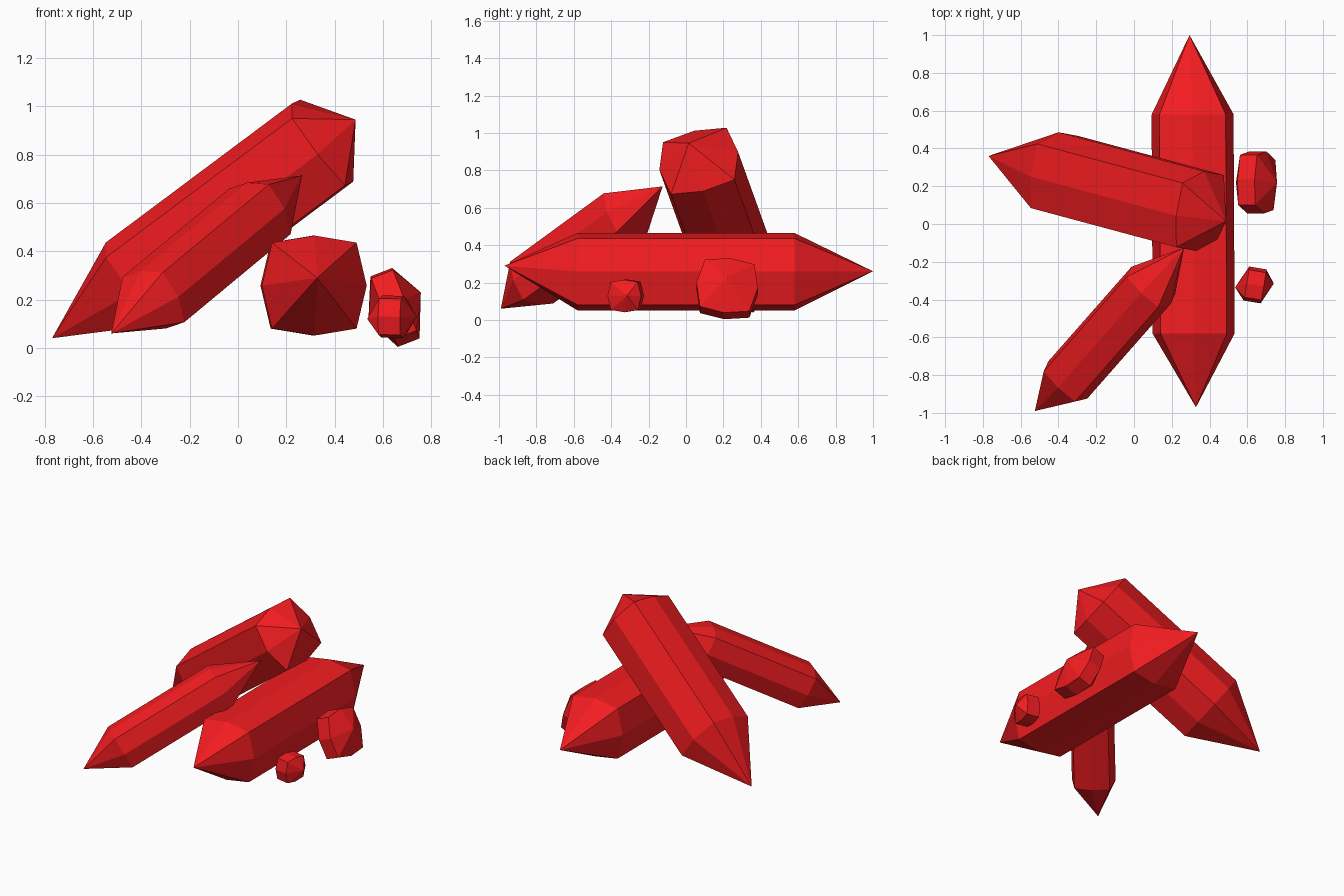
import bpy
import bmesh
from mathutils import Vector

if "Cube" in bpy.data.objects:
    bpy.data.objects.remove(bpy.data.objects["Cube"])

red = bpy.data.materials.new("red_crystal")
red.diffuse_color = (0.9, 0.012, 0.015, 1)
red.use_nodes = True
red.node_tree.nodes["Principled BSDF"].inputs["Base Color"].default_value = red.diffuse_color

# Rounded-square octagon shared by every crystal: (side, up) offsets
SECTION = [(0, .207), (.175, .178), (.217, 0), (.175, -.178),
           (0, -.207), (-.175, -.178), (-.217, 0), (-.175, .178)]


def crystal(name, tip_a, ring_a, ring_b, tip_b, up, scale=1.0):
    """Eight-sided prism between two ring centres with a point at each end."""
    tip_a, ring_a, ring_b, tip_b = map(Vector, (tip_a, ring_a, ring_b, tip_b))
    axis = (ring_b - ring_a).normalized()
    up = Vector(up)
    up = (up - axis * up.dot(axis)).normalized()
    side = axis.cross(up)
    bm = bmesh.new()
    rings = [[bm.verts.new(c + (side * s + up * u) * scale) for s, u in SECTION]
             for c in (ring_a, ring_b)]
    a, b = bm.verts.new(tip_a), bm.verts.new(tip_b)
    low, high = rings
    for i in range(8):
        j = (i + 1) % 8
        bm.faces.new((low[i], low[j], high[j], high[i]))
        bm.faces.new((a, low[j], low[i]))
        bm.faces.new((b, high[i], high[j]))
    bmesh.ops.recalc_face_normals(bm, faces=bm.faces)
    mesh = bpy.data.meshes.new(name)
    bm.to_mesh(mesh)
    bm.free()
    mesh.materials.append(red)
    obj = bpy.data.objects.new(name, mesh)
    bpy.context.collection.objects.link(obj)
    return obj


# Large crystal lying front to back
crystal("lying_crystal", (.328, -.97, .29), (.316, -.58, .258),
        (.31, .58, .258), (.294, 1.0, .26), (0, 0, 1))

# Large crystal leaning over it
crystal("leaning_crystal", (-.77, .36, .04), (-.42, .275, .275),
        (.35, .068, .85), (.487, .015, .945), (-.11, -.028, .17))

# Thinner crystal leaning from the front left
crystal("thin_crystal", (-.525, -.99, .06), (-.35, -.825, .2),
        (.09, -.325, .565), (.265, -.125, .714), (-.09, -.07, .205), .66)

# Two small stubby crystals on the right
crystal("stub_crystal_large", (.54, .22, .115), (.605, .22, .15),
        (.695, .22, .185), (.757, .22, .23), (-.38, .1, .92), .76)
crystal("stub_crystal_small", (.535, -.335, .12), (.595, -.315, .13),
        (.685, -.33, .128), (.74, -.315, .13), (0, 0, 1), .42)
